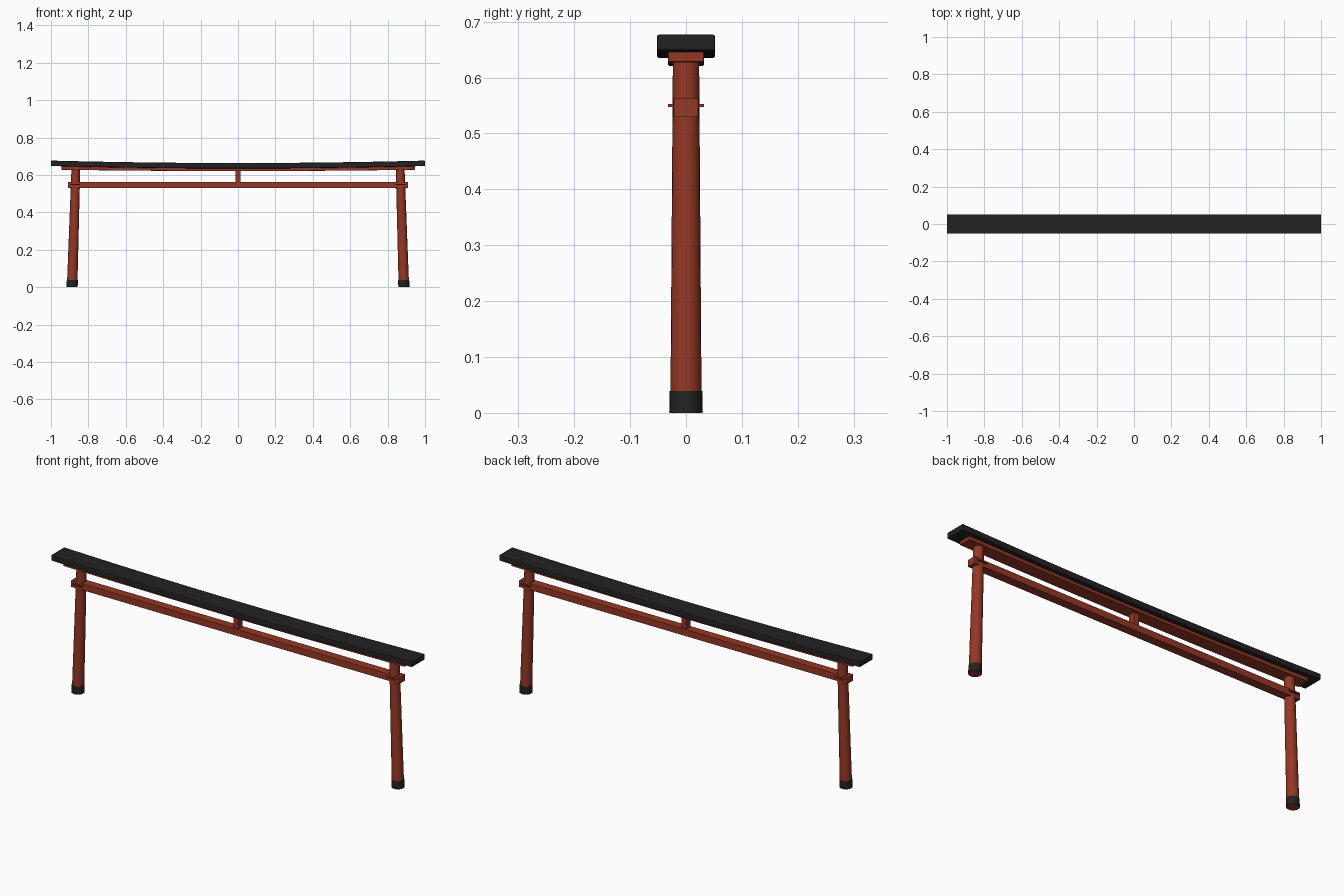
import bpy, bmesh
from mathutils import Vector

cube = bpy.data.objects.get("Cube")
if cube:
    bpy.data.objects.remove(cube, do_unlink=True)


def material(name, rgb):
    m = bpy.data.materials.new(name)
    m.use_nodes = True
    m.diffuse_color = (*rgb, 1)
    m.node_tree.nodes["Principled BSDF"].inputs["Base Color"].default_value = (*rgb, 1)
    return m


RED = material("vermilion_paint", (0.30, 0.038, 0.018))
BLACK = material("black_lacquer", (0.016, 0.016, 0.016))


def finish(name, bm, mat, bevel=0, smooth=False):
    mesh = bpy.data.meshes.new(name)
    bmesh.ops.recalc_face_normals(bm, faces=bm.faces)
    bm.to_mesh(mesh)
    bm.free()
    mesh.materials.append(mat)
    obj = bpy.data.objects.new(name, mesh)
    bpy.context.collection.objects.link(obj)
    if bevel:
        mod = obj.modifiers.new("soft_edges", "BEVEL")
        mod.width = bevel
        mod.segments = 2
        mod.limit_method = "ANGLE"
    if smooth:
        bpy.ops.object.select_all(action="DESELECT")
        obj.select_set(True)
        bpy.context.view_layer.objects.active = obj
        bpy.ops.object.shade_smooth_by_angle()
    return obj


def box(name, centre, size, mat, bevel=0):
    bm = bmesh.new()
    bmesh.ops.create_cube(bm, size=1)
    for v in bm.verts:
        v.co = Vector(a * b for a, b in zip(v.co, size)) + Vector(centre)
    return finish(name, bm, mat, bevel)


def post(name, low, high, r_low, r_high, mat):
    """Tapered round post, leaning from low to high with level ends."""
    bm = bmesh.new()
    bmesh.ops.create_cone(bm, cap_ends=True, segments=20, radius1=r_low, radius2=r_high, depth=1)
    for v in bm.verts:
        t = v.co.z + 0.5
        axis = Vector(low).lerp(Vector(high), t)
        v.co = Vector((v.co.x, v.co.y, 0)) + axis
    return finish(name, bm, mat, smooth=True)


def curved_beam(name, half_x, half_y, bottom, thick, rise, mat, bevel, steps=16):
    """Beam whose ends sweep gently upward."""
    bm = bmesh.new()
    rings = []
    for i in range(steps + 1):
        t = 2 * i / steps - 1
        z = bottom + rise * t * t
        rings.append([bm.verts.new((t * half_x, y, h)) for y, h in (
            (-half_y, z), (half_y, z), (half_y, z + thick), (-half_y, z + thick))])
    for a, b in zip(rings, rings[1:]):
        for k in range(4):
            n = (k + 1) % 4
            bm.faces.new((a[k], a[n], b[n], b[k]))
    bm.faces.new(rings[0])
    bm.faces.new(rings[-1])
    return finish(name, bm, mat, bevel)


# Upswept top beams
curved_beam("top_lintel", 1.0, 0.052, 0.635, 0.029, 0.013, BLACK, 0.004)
curved_beam("under_lintel", 0.945, 0.032, 0.621, 0.018, 0.007, RED, 0.002)

# Tie beam and centre strut
box("tie_beam", (0, 0, 0.546), (1.82, 0.044, 0.033), RED, 0.001)
box("centre_strut", (0, 0, 0.595), (0.028, 0.032, 0.07), RED, 0.001)

# Leaning legs with base sleeves and wedges
for side, s in (("left", 1), ("right", -1)):
    foot, head = Vector((s * 0.887, 0, 0)), Vector((s * 0.867, 0, 0.632))
    post(side + "_leg", foot, head, 0.028, 0.0235, RED)
    post(side + "_base_sleeve", foot + Vector((0, 0, 0.001)), foot.lerp(head, 0.0625), 0.030, 0.0295, BLACK)
    box(side + "_wedge", (s * 0.87, 0, 0.55), (0.05, 0.064, 0.006), RED)
